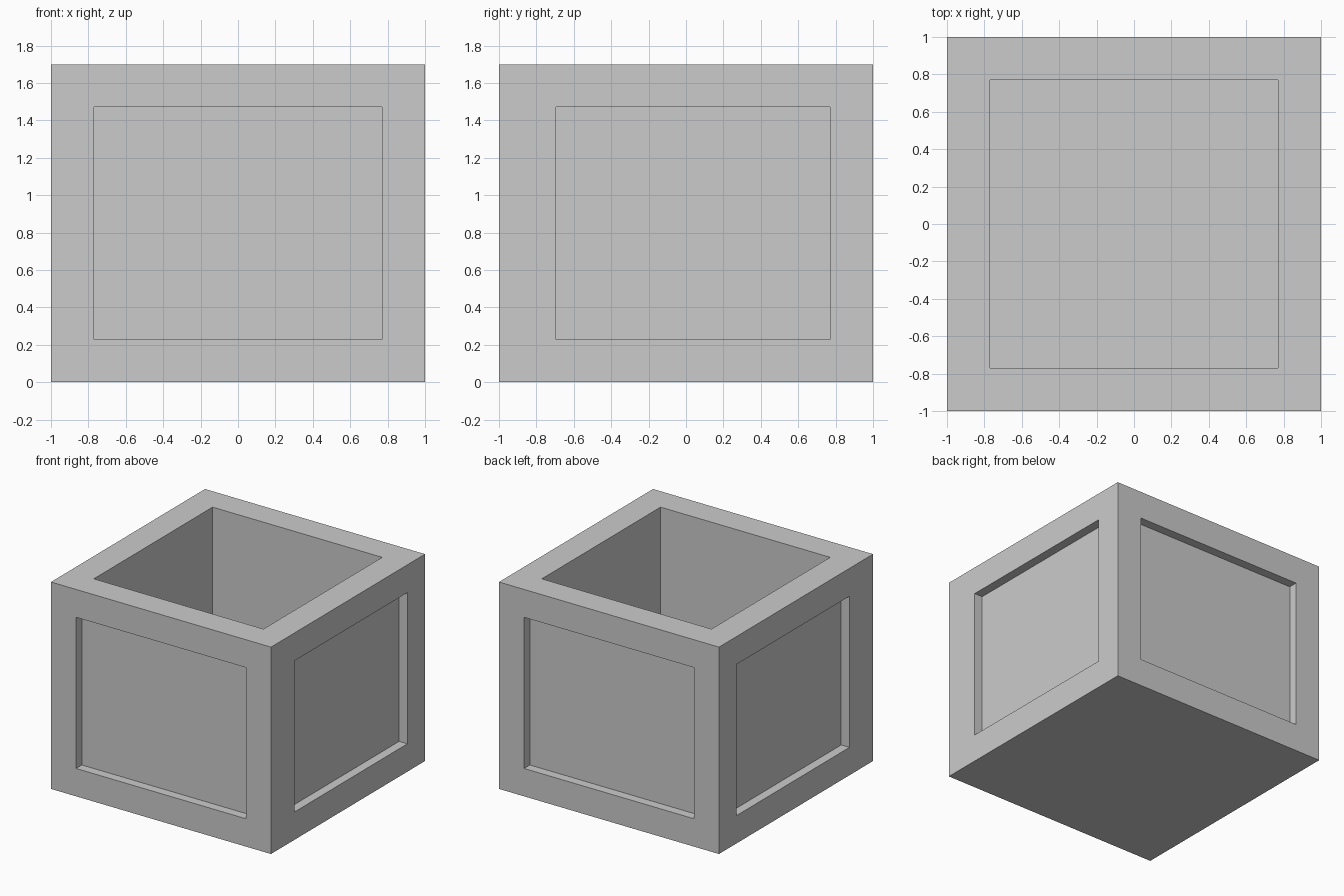
import bpy, bmesh
from mathutils import Vector

if "Cube" in bpy.data.objects:
    bpy.data.objects.remove(bpy.data.objects["Cube"])

HEIGHT = 1.70
BORDER = 0.229       # frame width around every panel and the opening
RECESS = 0.075       # depth of the side panels
FLOOR = 0.23         # thickness of the box bottom
SIDE_SHIFT = 0.077   # side panels have a wider border towards the front

bm = bmesh.new()

# Solid block standing on z = 0
bmesh.ops.create_cube(bm, size=2)
for v in bm.verts:
    v.co.z = (v.co.z + 1) * HEIGHT / 2
bm.normal_update()


def sink(face, depth):
    """Frame a face with a border, then push its middle inward."""
    normal = face.normal.copy()
    bmesh.ops.inset_individual(bm, faces=[face], thickness=BORDER, use_even_offset=True)
    if abs(normal.x) > 0.5:
        for v in face.verts:
            if v.co.y < 0:
                v.co.y += SIDE_SHIFT
    bmesh.ops.inset_individual(bm, faces=[face], thickness=0.0)
    for v in face.verts:
        v.co -= normal * depth


# Four recessed side panels and the deep open top; the bottom stays flat
for f in list(bm.faces):
    if f.normal.z > 0.5:
        sink(f, HEIGHT - FLOOR)
    elif f.normal.z > -0.5:
        sink(f, RECESS)

bmesh.ops.recalc_face_normals(bm, faces=bm.faces[:])
mesh = bpy.data.meshes.new("planter_box")
bm.to_mesh(mesh)
bm.free()
box = bpy.data.objects.new("planter_box", mesh)
bpy.context.collection.objects.link(box)
